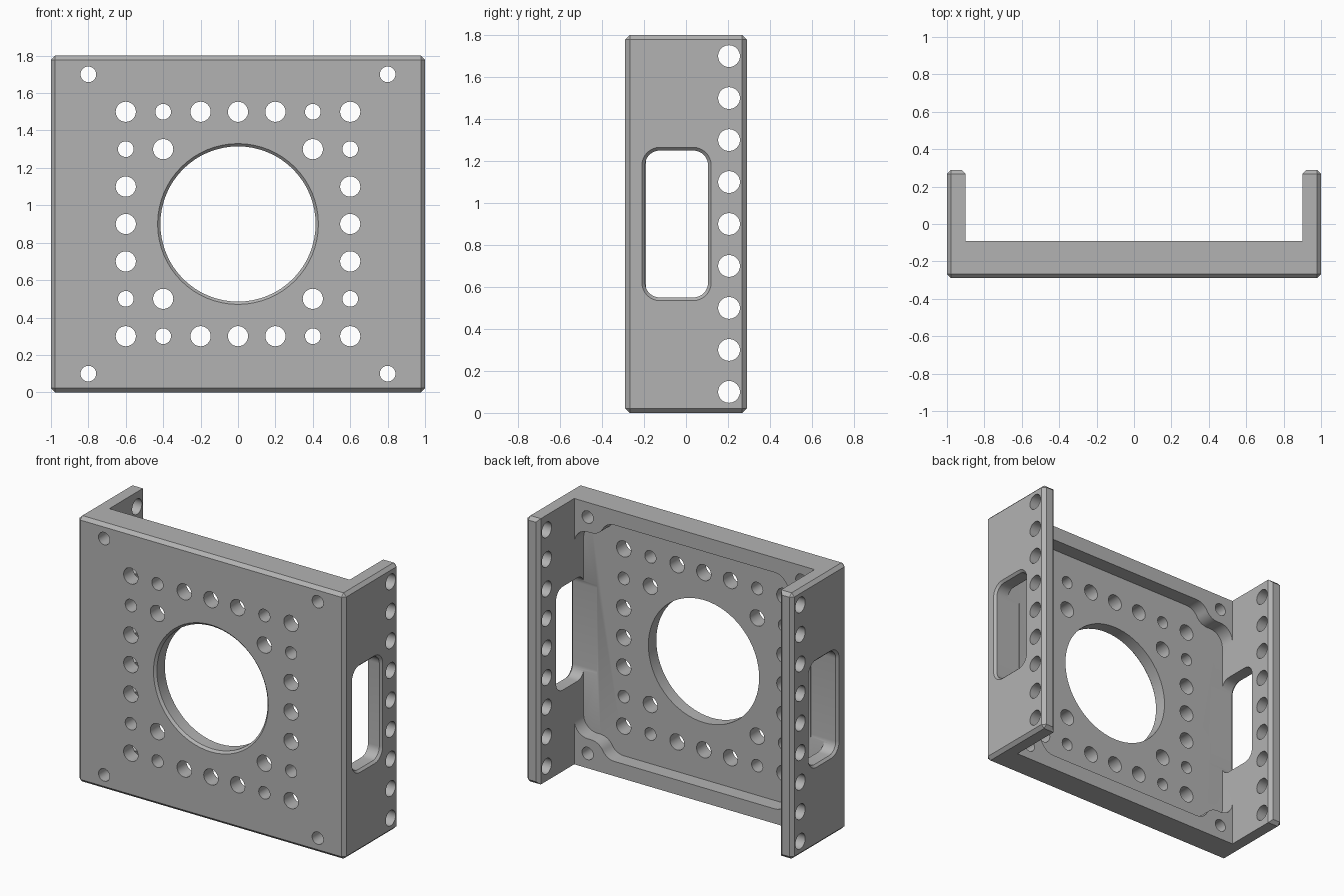
import bpy, bmesh
from math import cos, sin, radians, pi
from mathutils import Vector

cube = bpy.data.objects.get("Cube")
if cube:
    bpy.data.objects.remove(cube, do_unlink=True)

W, H, FRONT, BACK, RIM, FLOOR, INNER = 1.0, 1.8, -0.29, 0.29, -0.09, -0.19, 0.9
MID = H / 2

grey = bpy.data.materials.new("metal_grey")
grey.use_nodes = True
colour = (0.45, 0.45, 0.45, 1)
grey.diffuse_color = colour
grey.node_tree.nodes["Principled BSDF"].inputs["Base Color"].default_value = colour


def arc(cx, cy, r, start, end, n=8):
    """Points along an arc, angles in degrees."""
    angles = [radians(start + (end - start) * i / n) for i in range(n + 1)]
    return [(cx + r * cos(a), cy + r * sin(a)) for a in angles]


def circle(cx, cy, r, n=32):
    return arc(cx, cy, r, 0, 360, n)[:-1]


def rounded_rect(cx, cy, w, h, r):
    pts = []
    for sx, sy, a in ((1, 1, 0), (-1, 1, 90), (-1, -1, 180), (1, -1, 270)):
        pts += arc(cx + sx * (w - r), cy + sy * (h - r), r, a, a + 90)
    return pts


def loft(bm, sections, axis):
    """Closed solid through (outline, depth) sections along an axis."""
    place = {"x": lambda u, v, d: (d, u, v),
             "y": lambda u, v, d: (u, d, v),
             "z": lambda u, v, d: (u, v, d)}[axis]
    rings = [[bm.verts.new(place(u, v, d)) for u, v in pts] for pts, d in sections]
    for a, b in zip(rings, rings[1:]):
        for i in range(len(a)):
            j = (i + 1) % len(a)
            bm.faces.new((a[i], a[j], b[j], b[i]))
    bm.faces.new(rings[0])
    bm.faces.new(rings[-1])


def make_object(name, bm):
    bmesh.ops.recalc_face_normals(bm, faces=bm.faces[:])
    mesh = bpy.data.meshes.new(name)
    bm.to_mesh(mesh)
    bm.free()
    mesh.materials.append(grey)
    obj = bpy.data.objects.new(name, mesh)
    bpy.context.collection.objects.link(obj)
    return obj


def cut(target, bm):
    """Subtract a cutter from the target, then discard the cutter."""
    cutter = make_object("cutter", bm)
    cutter.hide_render = True
    mod = target.modifiers.new("cut", "BOOLEAN")
    mod.operation, mod.solver, mod.object = "DIFFERENCE", "EXACT", cutter
    bpy.context.view_layer.update()
    result = target.evaluated_get(bpy.context.evaluated_depsgraph_get())
    mesh = bpy.data.meshes.new_from_object(result)
    target.modifiers.clear()
    target.data = mesh
    bpy.data.objects.remove(cutter, do_unlink=True)


# U-shaped body with chamfered outer edges
bm = bmesh.new()
half = [(W, FRONT), (W, BACK), (INNER, BACK), (INNER, RIM)]
profile = half + [(-x, y) for x, y in reversed(half)]
loft(bm, [(profile, 0), (profile, H)], "z")
bmesh.ops.recalc_face_normals(bm, faces=bm.faces[:])


def chamfered(edge):
    a, b = (v.co for v in edge.verts)
    on_inner_side = all(abs(abs(c.x) - INNER) < 1e-4 and c.y < BACK - 1e-4 for c in (a, b))
    on_rim = all(abs(c.y - RIM) < 1e-4 for c in (a, b))
    flange_inside = abs(abs(a.x) - INNER) < 1e-4 and abs(a.x - b.x) < 1e-4 and a.z == b.z
    return not (on_inner_side or on_rim or flange_inside)


bmesh.ops.bevel(bm, geom=[e for e in bm.edges if chamfered(e)], offset=0.022,
                offset_type="OFFSET", segments=1, affect="EDGES")
bracket = make_object("bracket_body", bm)

# Shallow pocket in the back of the plate, leaving a boss round each corner hole
corner = (arc(0.8, 1.5, 0.1, 0, 90) + arc(0.773, 1.7, 0.1, 270, 210)
          + arc(0.6, 1.6, 0.1, 30, 90))
upper = corner + [(-x, z) for x, z in reversed(corner)]
pocket = upper + [(x, H - z) for x, z in reversed(upper)]
bm = bmesh.new()
loft(bm, [(pocket, FLOOR), (pocket, RIM + 0.05)], "y")
cut(bracket, bm)

# Large centre opening, chamfered at the front
bm = bmesh.new()
loft(bm, [(circle(0, MID, 0.445, 64), FRONT - 0.015),
          (circle(0, MID, 0.415, 64), FRONT + 0.015),
          (circle(0, MID, 0.415, 64), 0)], "y")

# Mounting holes in the plate: (x, height from middle, radius), mirrored both ways
BIG, SMALL = 0.054, 0.042
pattern = [(0.6, 0.6, BIG), (0.4, 0.6, SMALL), (0.2, 0.6, BIG), (0, 0.6, BIG),
           (0.6, 0.4, SMALL), (0.4, 0.4, BIG), (0.6, 0.2, BIG), (0.6, 0, BIG),
           (0.8, 0.8, SMALL)]
holes = {(sx * x, sz * z, r) for x, z, r in pattern for sx in (1, -1) for sz in (1, -1)}
for x, z, r in sorted(holes):
    pts = circle(x, MID + z, r)
    loft(bm, [(pts, FRONT - 0.1), (pts, 0)], "y")
cut(bracket, bm)

# Side windows with outer chamfer, and a row of holes along each flange
bm = bmesh.new()
for side in (1, -1):
    sections = [(0.18, 0.015), (0.15, -0.015), (0.15, -0.2)]
    loft(bm, [(rounded_rect(-0.045, MID, w, w + 0.2, w - 0.08), side * (W + d))
              for w, d in sections], "x")
    for i in range(9):
        pts = circle(0.205, 0.1 + 0.2 * i, 0.052)
        loft(bm, [(pts, side * (W + 0.1)), (pts, side * (W - 0.2))], "x")
cut(bracket, bm)

# Smooth hole walls, sharp edges elsewhere
bpy.ops.object.select_all(action="DESELECT")
bracket.select_set(True)
bpy.context.view_layer.objects.active = bracket
bpy.ops.object.shade_smooth_by_angle(angle=radians(30))
